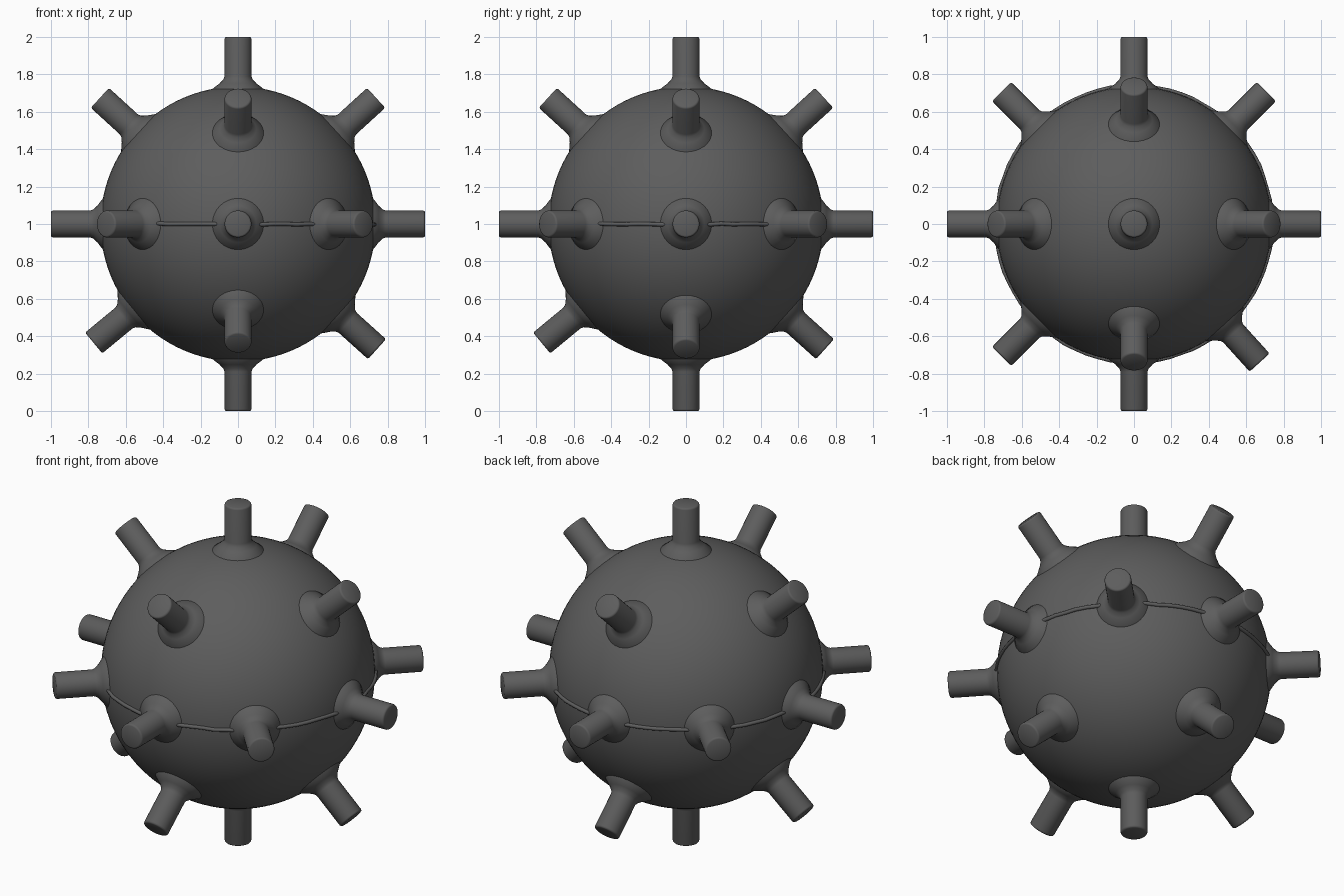
import bpy, bmesh, math, random
from mathutils import Vector, Matrix

if "Cube" in bpy.data.objects:
    bpy.data.objects.remove(bpy.data.objects["Cube"])

random.seed(3)
CENTRE = Vector((0, 0, 1))
metal = bpy.data.materials.new("dark grey metal")
metal.diffuse_color = (0.11, 0.11, 0.11, 1)
metal.use_nodes = True
metal.node_tree.nodes["Principled BSDF"].inputs["Base Color"].default_value = metal.diffuse_color


def finish(bm, name):
    bmesh.ops.recalc_face_normals(bm, faces=bm.faces[:])
    for f in bm.faces:
        f.smooth = True
    me = bpy.data.meshes.new(name)
    bm.to_mesh(me)
    bm.free()
    me.materials.append(metal)
    ob = bpy.data.objects.new(name, me)
    bpy.context.collection.objects.link(ob)
    return ob


def lathe(profile, name, matrix, steps=32):
    bm = bmesh.new()
    vs = [bm.verts.new((r, 0, h)) for r, h in profile]
    es = [bm.edges.new(p) for p in zip(vs, vs[1:])]
    bmesh.ops.spin(bm, geom=vs + es, cent=(0, 0, 0), axis=(0, 0, 1),
                   angle=math.tau, steps=steps)
    bmesh.ops.remove_doubles(bm, verts=bm.verts[:], dist=1e-4)
    bm.transform(matrix)
    return finish(bm, name)


# round shell
bm = bmesh.new()
bmesh.ops.create_uvsphere(bm, u_segments=96, v_segments=48, radius=0.735,
                          matrix=Matrix.Translation(CENTRE))
finish(bm, "shell")

# contact horns: flared collar, straight rod, barely rounded tip
horn = [(0.142, 0.705), (0.137, 0.722), (0.098, 0.752), (0.078, 0.773), (0.072, 0.79),
        (0.072, 0.99), (0.069, 0.997), (0.062, 1.0), (0, 1.0)]
directions = [(0, 90), (0, -90)]                    # azimuth, elevation
directions += [(a, 0) for a in range(0, 360, 45)]
directions[directions.index((315, 0))] = (312.2, 0)
directions += [(a, 42.4) for a in range(0, 360, 90)]
directions += [(0, -42), (90, -42), (180, -39.5), (270, -39.5)]
for i, (az, el) in enumerate(directions):
    a, e = math.radians(az), math.radians(el)
    d = Vector((math.cos(e) * math.cos(a), math.cos(e) * math.sin(a), math.sin(e)))
    turn = d.to_track_quat('Z', 'Y').to_matrix().to_4x4()
    lathe(horn, f"contact_horn_{i + 1}", Matrix.Translation(CENTRE) @ turn)

# uneven weld bead around the middle
bm = bmesh.new()
rings = []
N = 72
for i in range(N):
    a = math.tau * i / N
    r = 0.737 + random.uniform(-0.003, 0.003)
    z = 1.0 + random.uniform(-0.003, 0.003)
    ring = []
    for k in range(8):
        t = math.tau * k / 8
        q = r + 0.011 * math.cos(t)
        ring.append(bm.verts.new((q * math.cos(a), q * math.sin(a), z + 0.011 * math.sin(t))))
    rings.append(ring)
for i in range(N):
    p, q = rings[i], rings[(i + 1) % N]
    for k in range(8):
        m = (k + 1) % 8
        bm.faces.new((p[k], q[k], q[m], p[m]))
finish(bm, "weld_seam")
